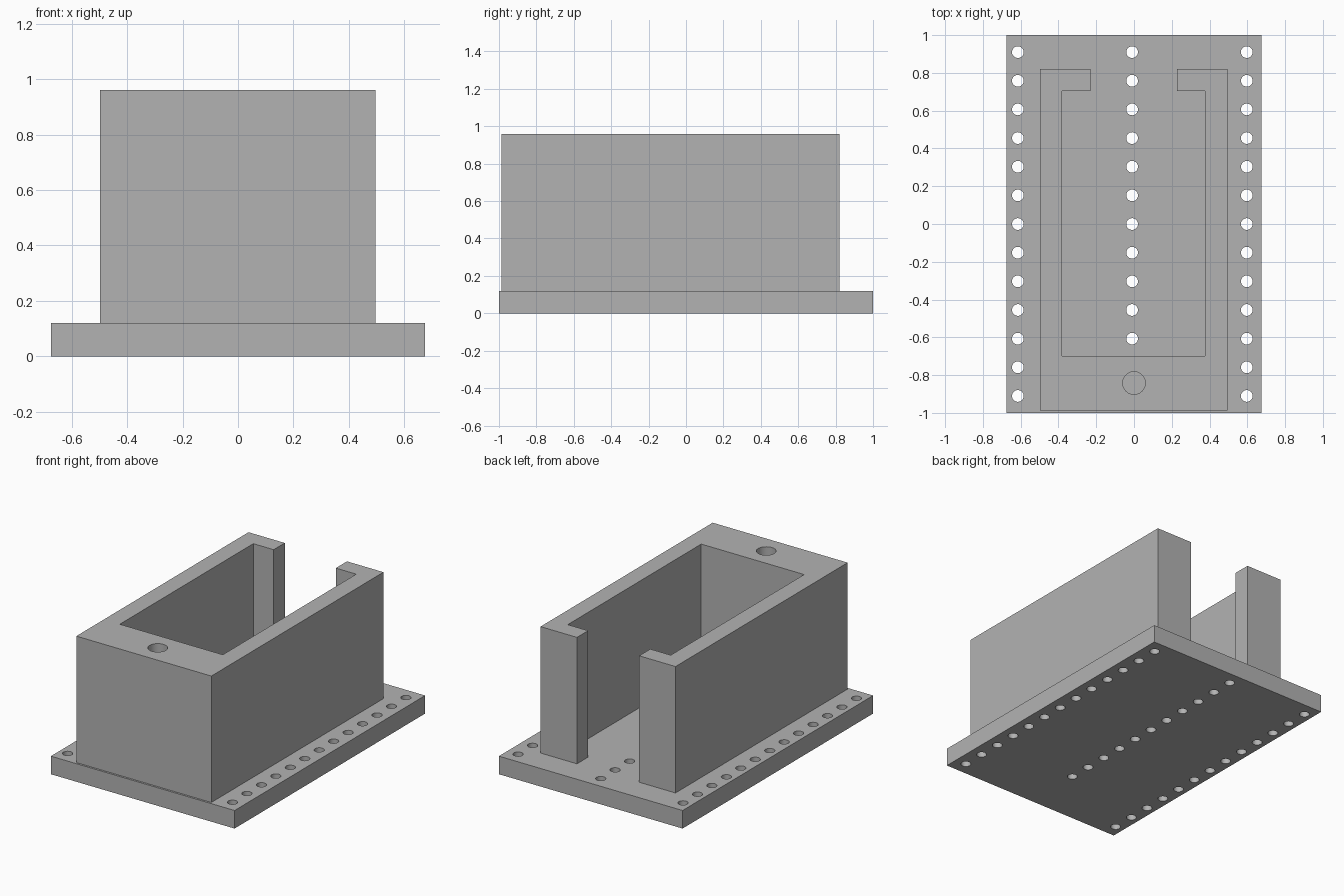
import bpy
import bmesh
from mathutils import Matrix

if "Cube" in bpy.data.objects:
    bpy.data.objects.remove(bpy.data.objects["Cube"], do_unlink=True)

BASE_TOP, WALL_TOP = 0.12, 0.96
HOLE_SIDES = 32

grey = bpy.data.materials.new("plain grey")
grey.use_nodes = True
grey.diffuse_color = (0.45, 0.45, 0.45, 1)
grey.node_tree.nodes["Principled BSDF"].inputs["Base Color"].default_value = grey.diffuse_color


def finish(bm, name):
    bmesh.ops.recalc_face_normals(bm, faces=bm.faces)
    mesh = bpy.data.meshes.new(name)
    bm.to_mesh(mesh)
    bm.free()
    mesh.materials.append(grey)
    ob = bpy.data.objects.new(name, mesh)
    bpy.context.collection.objects.link(ob)
    return ob


def prism(name, outline, z0, z1):
    """Extrude a flat outline from z0 up to z1."""
    bm = bmesh.new()
    face = bm.faces.new([bm.verts.new((x, y, z0)) for x, y in outline])
    top = bmesh.ops.extrude_face_region(bm, geom=[face])["geom"]
    verts = [v for v in top if isinstance(v, bmesh.types.BMVert)]
    bmesh.ops.translate(bm, verts=verts, vec=(0, 0, z1 - z0))
    return finish(bm, name)


def drill(target, centres, radius):
    """Cut vertical round holes right through the target."""
    bm = bmesh.new()
    for x, y in centres:
        bmesh.ops.create_cone(bm, cap_ends=True, segments=HOLE_SIDES,
                              radius1=radius, radius2=radius, depth=3,
                              matrix=Matrix.Translation((x, y, 0.5)))
    cutter = finish(bm, target.name + "_drill")
    cutter.hide_render = True
    mod = target.modifiers.new("holes", "BOOLEAN")
    mod.operation = "DIFFERENCE"
    mod.solver = "EXACT"
    mod.object = cutter
    bpy.ops.object.select_all(action="DESELECT")
    target.select_set(True)
    bpy.context.view_layer.objects.active = target
    bpy.ops.object.modifier_apply(modifier=mod.name)
    bpy.data.objects.remove(cutter, do_unlink=True)
    bpy.ops.object.shade_smooth_by_angle()


# Base plate with two full rows of holes and a shorter middle row
base = prism("base_plate", [(-0.675, -1), (0.675, -1), (0.675, 1), (-0.675, 1)], 0, BASE_TOP)
rows = [(-0.615, 13), (-0.01, 11), (0.597, 13)]
drill(base, [(x, 0.91 - 0.1517 * i) for x, count in rows for i in range(count)], 0.031)

# Open-backed housing: thick front wall, thin sides, short lips at the back
right_half = [(-0.23, 0.82), (-0.497, 0.82), (-0.497, -0.987)]
left_half = [(0.495, -0.987), (0.495, 0.82), (0.227, 0.82)]
inside = [(0.227, 0.703), (0.377, 0.703), (0.377, -0.698),
          (-0.38, -0.698), (-0.38, 0.703), (-0.23, 0.703)]
housing = prism("housing_walls", right_half + left_half + inside, BASE_TOP, WALL_TOP)

# Round socket down through the front wall
drill(housing, [(0, -0.842)], 0.06)
